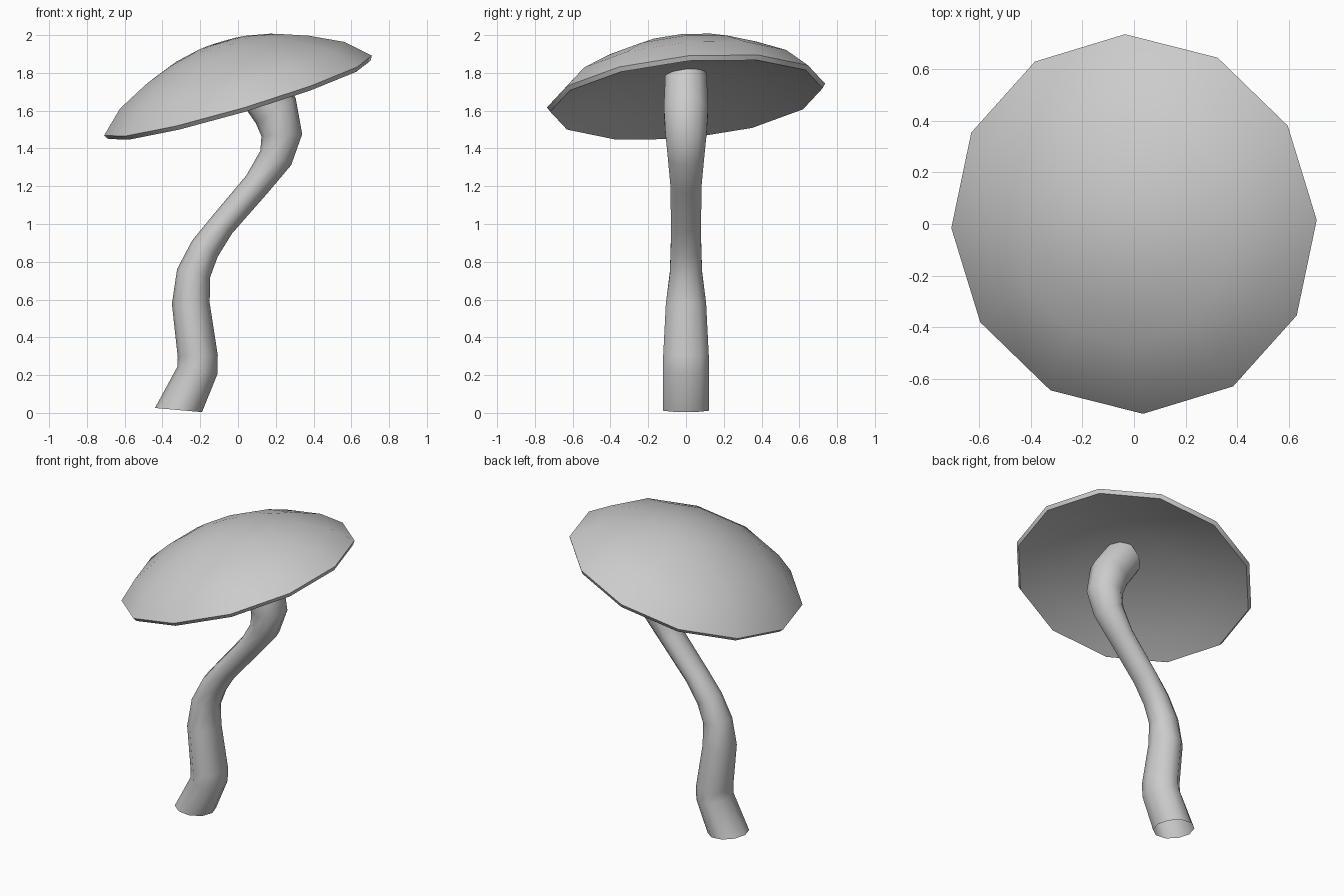
import bpy, bmesh, math
from mathutils import Vector, Matrix

if "Cube" in bpy.data.objects:
    bpy.data.objects.remove(bpy.data.objects["Cube"])


def loft(name, rings, angle):
    """Skin a list of vertex rings (a single-point ring makes a pole)."""
    bm = bmesh.new()
    loops = [[bm.verts.new(p) for p in ring] for ring in rings]
    for a, b in zip(loops, loops[1:]):
        n = max(len(a), len(b))
        for i in range(n):
            j = (i + 1) % n
            quad = [a[i % len(a)], a[j % len(a)], b[j % len(b)], b[i % len(b)]]
            bm.faces.new(list(dict.fromkeys(quad)))
    bmesh.ops.recalc_face_normals(bm, faces=bm.faces)
    mesh = bpy.data.meshes.new(name)
    bm.to_mesh(mesh)
    bm.free()
    obj = bpy.data.objects.new(name, mesh)
    bpy.context.collection.objects.link(obj)
    bpy.ops.object.select_all(action='DESELECT')
    obj.select_set(True)
    bpy.context.view_layer.objects.active = obj
    bpy.ops.object.shade_smooth_by_angle(angle=math.radians(angle))
    return obj


# Cap: 12-sided dome with a thin lip and hollow underside, tilted
profile = [(0, .295), (.15, .286), (.30, .252), (.45, .197), (.62, .112),
           (.74, 0), (.725, -.024), (.55, .03), (.30, .075), (0, .09)]
normal = Vector((-.296, -.1, 1)).normalized()
tilt = Matrix.Translation((0, 0, 1.68)) @ \
    Vector((0, 0, 1)).rotation_difference(normal).to_matrix().to_4x4()
cap_rings = []
for r, h in profile:
    count = 12 if r else 1
    cap_rings.append([tilt @ Vector((r * math.cos(math.radians(2) + k * math.tau / 12),
                                     r * math.sin(math.radians(2) + k * math.tau / 12), h))
                      for k in range(count)])
loft("mushroom_cap", cap_rings, 40)

# Stem: open curved tube; each ring is x, z, lean in degrees, half width, half depth
path = [(-.315, .015, 5, .125, .128), (-.215, .225, 10, .108, .128),
        (-.213, .30, -3, .106, .127), (-.25, .58, -2, .10, .112),
        (-.235, .74, 14, .09, .09), (-.175, .87, 32, .08, .085),
        (-.085, .995, 40, .07, .084), (.10, 1.21, 40, .073, .086),
        (.20, 1.35, 25, .09, .10), (.232, 1.47, -3, .108, .114),
        (.20, 1.60, -33, .125, .123), (.08, 1.77, -45, .125, .115)]
stem_rings = []
for x, z, lean, rx, ry in path:
    a = math.radians(lean)
    stem_rings.append([(x + rx * math.cos(t) * math.cos(a), ry * math.sin(t),
                        z - rx * math.cos(t) * math.sin(a))
                       for t in (k * math.tau / 10 for k in range(10))])
loft("mushroom_stem", stem_rings, 60)
